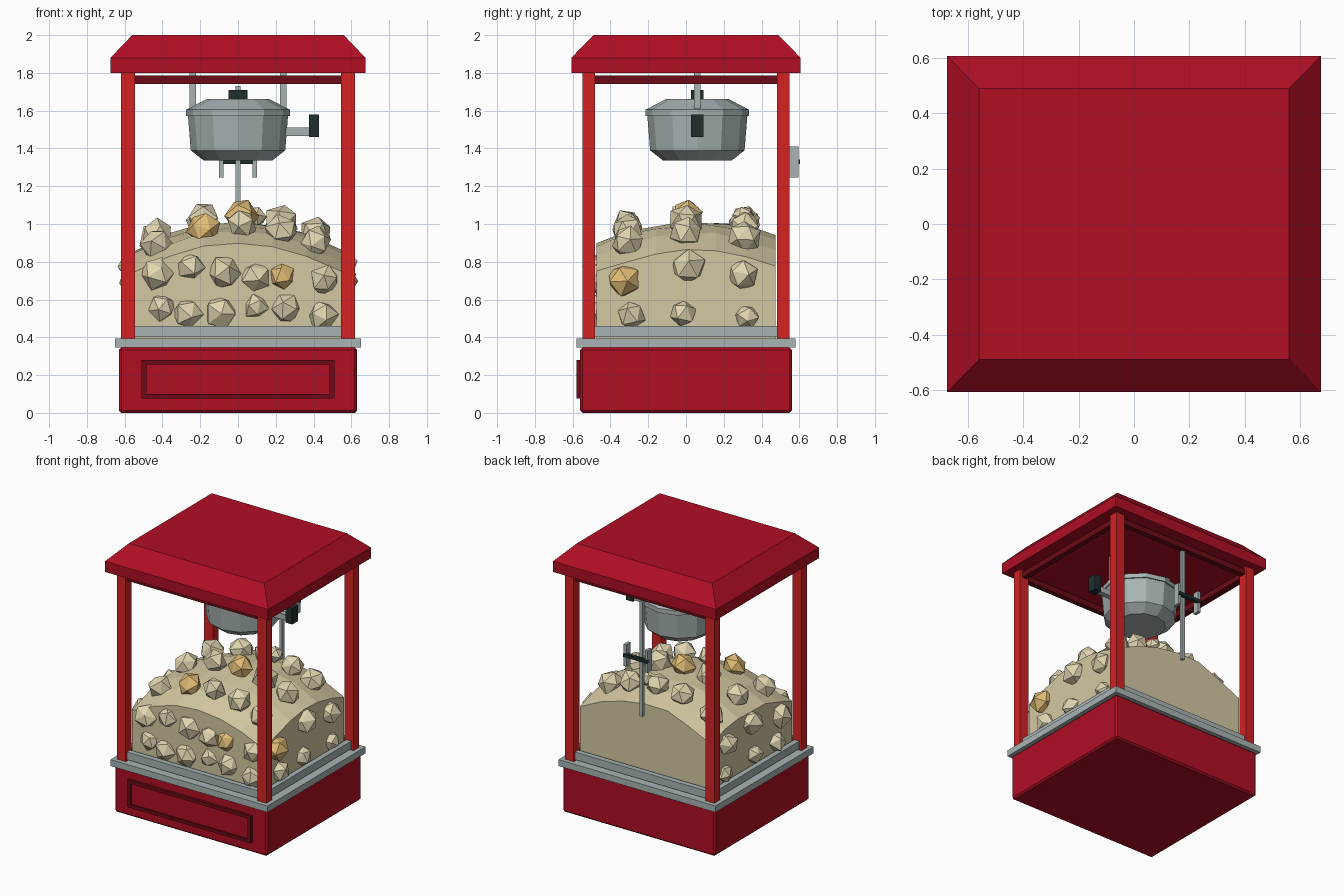
import bpy, bmesh, math, random
from mathutils import Matrix, Euler, Vector

if "Cube" in bpy.data.objects:
    bpy.data.objects.remove(bpy.data.objects["Cube"])

random.seed(4)

def srgb(r, g, b):
    lin = lambda c: c / 12.92 if c <= 0.04045 else ((c + 0.055) / 1.055) ** 2.4
    return [lin(c / 255) for c in (r, g, b)] + [1]

def mat(name, *rgb):
    m = bpy.data.materials.new(name)
    m.diffuse_color = srgb(*rgb)
    m.use_nodes = True
    m.node_tree.nodes["Principled BSDF"].inputs["Base Color"].default_value = m.diffuse_color
    return m

CRIMSON = mat("crimson", 176, 14, 36)
POST_RED = mat("post red", 212, 34, 36)
DARK_RED = mat("dark red", 108, 10, 20)
METAL = mat("metal grey", 168, 180, 180)
BLACK = mat("black", 32, 46, 46)
MOUND = mat("corn mound", 212, 201, 163)
CREAM = mat("popped cream", 224, 213, 176)
GOLD = mat("popped caramel", 224, 188, 118)

def finish(name, bm, *mats):
    bmesh.ops.recalc_face_normals(bm, faces=bm.faces)
    me = bpy.data.meshes.new(name)
    bm.to_mesh(me)
    bm.free()
    for m in mats:
        me.materials.append(m)
    ob = bpy.data.objects.new(name, me)
    bpy.context.collection.objects.link(ob)
    return ob

def box(name, x, y, z, m, bevel=0):
    """Box from (min, max) pairs on each axis."""
    bm = bmesh.new()
    bmesh.ops.create_cube(bm, size=1)
    for v in bm.verts:
        v.co = Vector([(r[0] + r[1]) / 2 + c * (r[1] - r[0]) for r, c in zip((x, y, z), v.co)])
    if bevel:
        bmesh.ops.bevel(bm, geom=bm.edges[:], offset=bevel, segments=1, affect='EDGES')
    return finish(name, bm, m)

def stack(name, rings, m):
    """Closed solid from a list of rings with equal point counts."""
    bm = bmesh.new()
    loops = [[bm.verts.new(p) for p in r] for r in rings]
    n = len(loops[0])
    for a, b in zip(loops, loops[1:]):
        for i in range(n):
            bm.faces.new((a[i], a[(i + 1) % n], b[(i + 1) % n], b[i]))
    bm.faces.new(loops[0])
    bm.faces.new(loops[-1])
    return finish(name, bm, m)

def frame(name, z, m):
    """Four bars running between the corner posts."""
    for s, a, b in ((-1, "front", "left"), (1, "back", "right")):
        box(f"{a}_{name}", (-.545, .545), (s * .515 - .02, s * .515 + .02), z, m)
        box(f"{b}_{name}", (s * .58 - .02, s * .58 + .02), (-.482, .482), z, m)

# base cabinet with framed front panel
box("base", (-.63, .63), (-.56, .56), (0, .345), CRIMSON, .012)
box("front_panel", (-.49, .49), (-.568, -.555), (.095, .26), CRIMSON)
for s in (-1, 1):
    box("panel_side_trim", (s * .498 - .013, s * .498 + .013), (-.58, -.555), (.075, .28), DARK_RED)
    zc = .1775 + s * .09
    box("panel_edge_trim", (-.485, .485), (-.58, -.555), (zc - .0125, zc + .0125), DARK_RED)

# deck, corner posts, sills and top rails
box("deck", (-.65, .65), (-.58, .58), (.345, .393), METAL)
for sx in (-1, 1):
    for sy in (-1, 1):
        box("corner_post", (sx * .582 - .037, sx * .582 + .037),
            (sy * .515 - .034, sy * .515 + .034), (.39, 1.81), POST_RED)
frame("sill", (.403, .46), METAL)
frame("top_rail", (1.742, 1.785), DARK_RED)

# roof
rect = lambda x, y, z: [(-x, -y, z), (x, -y, z), (x, y, z), (-x, y, z)]
stack("roof", [rect(.675, .607, 1.8), rect(.675, .607, 1.88), rect(.56, .49, 2.0)], CRIMSON)

# kettle with lid, hangers, knob and side handle
KY, N = .06, 12
def ring(r, z):
    return [(r * math.cos(math.tau * i / N), KY + r * math.sin(math.tau * i / N), z) for i in range(N)]
stack("kettle", [ring(.18, 1.335), ring(.25, 1.39), ring(.265, 1.575)], METAL)
stack("kettle_lid", [ring(.274, 1.572), ring(.274, 1.605), ring(.165, 1.662)], METAL)
box("lid_knob", (-.05, .05), (KY - .033, KY + .033), (1.66, 1.71), BLACK)
for s in (-1, 1):
    box("kettle_hanger", (s * .24 - .018, s * .24 + .018), (KY - .018, KY + .018), (1.59, 1.81), METAL)
box("handle_arm", (.24, .385), (KY - .02, KY + .02), (1.467, 1.51), METAL)
box("handle_grip", (.375, .43), (KY - .033, KY + .033), (1.46, 1.58), BLACK)

# back door bar and pulls
box("door_bar", (-.012, .012), (.505, .53), (.87, 1.73), METAL)
for s in (-1, 1):
    box("door_pull", (s * .088 - .012, s * .088 + .012), (.545, .595), (1.247, 1.41), METAL)
box("door_latch", (-.1, .1), (.577, .603), (1.318, 1.342), BLACK)

# popcorn mound: a block whose top is domed
MX, MY, FLOOR = .545, .475, .393
def height(x, y):
    return .765 + .09 * (1 - (y / MY) ** 2) + .16 * (1 - (x / MX) ** 2) + .02 * y / MY

bm = bmesh.new()
G = 6
bmesh.ops.create_grid(bm, x_segments=G, y_segments=G, size=1)
top = bm.faces[:]
ext = bmesh.ops.extrude_face_region(bm, geom=top, use_keep_orig=True)
upper = {v for v in ext['geom'] if isinstance(v, bmesh.types.BMVert)}
for v in bm.verts:
    x, y = v.co.x * MX, v.co.y * MY
    wob = random.uniform(-.012, .012)
    v.co = (x, y, height(x, y) + wob if v in upper else FLOOR)
finish("popcorn_mound", bm, MOUND)

# popped kernels: faceted balls on the top, front and side walls
spots = []
for y in (-.31, 0, .31):
    for x in (-.43, -.185, .02, .23, .41):
        gold = (x == -.185 and y == -.31) or (x == .02 and y == 0)
        spots.append((x, y, height(x, y) + .03, .085, gold))
spots.append((.09, .31, 1.04, .06, False))
for x, z, r in ((-.40, .56, .07), (-.27, .525, .08), (-.095, .535, .085), (.095, .565, .07),
                (.255, .555, .085), (.45, .515, .08), (-.43, .735, .085), (-.25, .775, .078),
                (-.07, .745, .09), (.095, .72, .083), (.235, .725, .075), (.46, .70, .08)):
    spots.append((x, -.46, z, r, x == .235))
for s in (-1, 1):
    for y, z, r in ((-.33, .70, .09), (.01, .775, .09), (.30, .73, .083),
                    (-.29, .515, .08), (-.02, .53, .07), (.32, .51, .065)):
        spots.append((s * .54, y, z, r, s > 0 and z == .70))

bm = bmesh.new()
for x, y, z, r, gold in spots:
    rot = Euler([random.uniform(0, 6) for _ in range(3)]).to_matrix().to_4x4()
    made = bmesh.ops.create_icosphere(bm, subdivisions=1, radius=r * random.uniform(.98, 1.06),
                                      matrix=Matrix.Translation((x, y, z)) @ rot)
    for v in made['verts']:
        v.co += Vector([random.uniform(-.1, .1) * r for _ in range(3)])
        for f in v.link_faces:
            f.material_index = int(gold)
finish("popped_kernels", bm, CREAM, GOLD)
